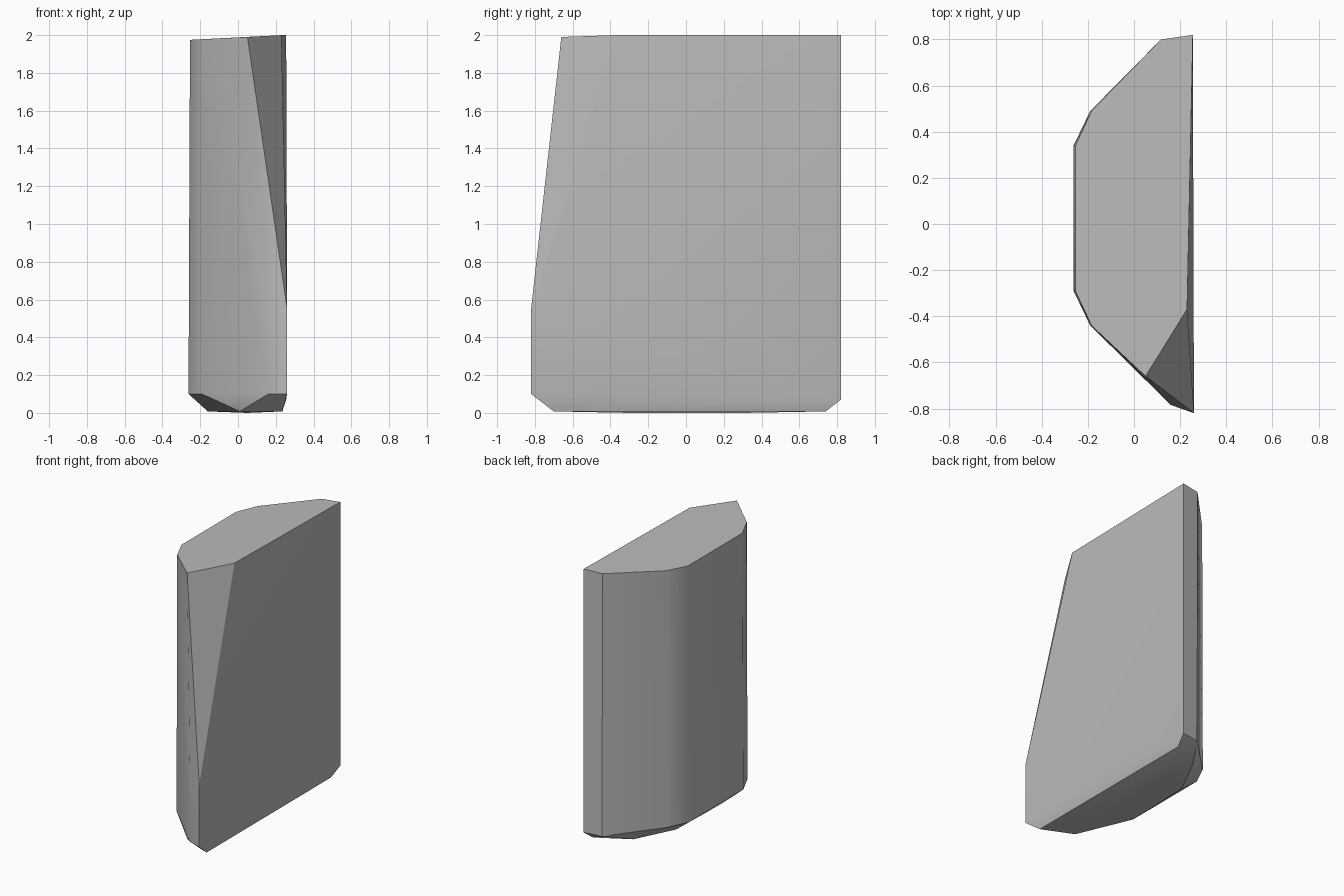
import bpy
import bmesh
import math

default_cube = bpy.data.objects.get("Cube")
if default_cube:
    bpy.data.objects.remove(default_cube, do_unlink=True)

# Single stone colour
stone = bpy.data.materials.new("grey stone")
stone.use_nodes = True
colour = (0.5, 0.5, 0.5, 1)
stone.diffuse_color = colour
stone.node_tree.nodes["Principled BSDF"].inputs["Base Color"].default_value = colour

# Plan of the slab: flat broad side, then round the back, narrow side and front
back = [(.255, .82), (.12, .8), (-.19, .49)]
narrow = [(-.262, .34), (-.262, -.29)]
front = [(-.19, -.44), (.16, -.785), (.26, -.82)]

# Foot: smaller plan that leaves a chamfer below the rim
foot = [(.235, .74), (.0, .61), (-.145, .32), (-.16, -.2), (.01, -.6), (.235, -.7)]


def top_height(x):
    return 1.988 + .05 * (x - .0)


points = [(x, y, .008) for x, y in foot]
points += [(x, y, .07 if x > 0 and y > 0 else .1) for x, y in back + narrow + front]
points += [(x * .97, y, top_height(x)) for x, y in back[1:] + narrow + front[:1]]
points.append((back[0][0], back[0][1], 2))

# Corner sliced away on the front of the broad side
points += [(.26, -.82, .55), (.16, -.785, .6), (.05, -.66, 1.99), (.23, -.37, 2)]

# Lowest ridge under the foot
points += [(.05, -.3, 0), (.05, .3, 0)]

bm = bmesh.new()
for p in points:
    bm.verts.new(p)
bmesh.ops.convex_hull(bm, input=bm.verts[:])
bmesh.ops.delete(bm, geom=[v for v in bm.verts if not v.link_faces], context='VERTS')
bmesh.ops.dissolve_limit(bm, angle_limit=math.radians(.5), verts=bm.verts[:], edges=bm.edges[:])
bmesh.ops.recalc_face_normals(bm, faces=bm.faces[:])
mesh = bpy.data.meshes.new("stone_slab")
bm.to_mesh(mesh)
bm.free()
mesh.materials.append(stone)

slab = bpy.data.objects.new("stone_slab", mesh)
bpy.context.collection.objects.link(slab)
bpy.ops.object.select_all(action='DESELECT')
slab.select_set(True)
bpy.context.view_layer.objects.active = slab
bpy.ops.object.shade_smooth_by_angle(angle=math.radians(30))
